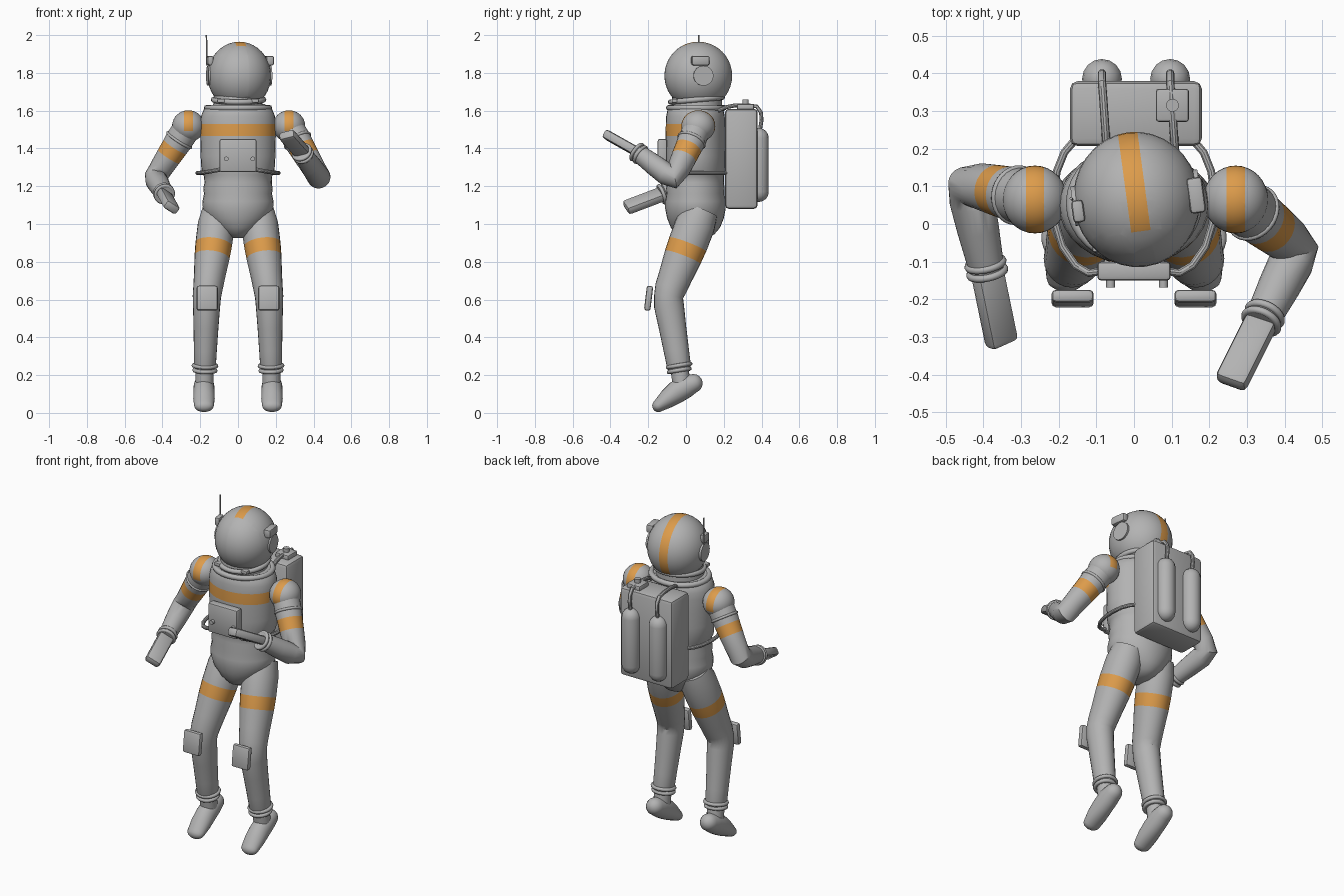
import bpy, bmesh, math
from mathutils import Vector, Matrix

if "Cube" in bpy.data.objects:
    bpy.data.objects.remove(bpy.data.objects["Cube"])

V = Vector


def material(name, col):
    m = bpy.data.materials.new(name)
    m.diffuse_color = (*col, 1)
    m.use_nodes = True
    m.node_tree.nodes["Principled BSDF"].inputs["Base Color"].default_value = m.diffuse_color
    return m


GREY = material("suit_grey", (0.45, 0.45, 0.45))
ORANGE = material("stripe_orange", (0.72, 0.33, 0.07))


def finish(name, bm, rule=None, angle=0.6):
    """Turn bmesh into an object; faces whose centre meets the rule are orange."""
    bmesh.ops.recalc_face_normals(bm, faces=bm.faces)
    if rule:
        for f in bm.faces:
            f.material_index = int(rule(f.calc_center_median()))
    me = bpy.data.meshes.new(name)
    bm.to_mesh(me)
    bm.free()
    me.materials.append(GREY)
    if rule:
        me.materials.append(ORANGE)
    me.shade_smooth()
    me.set_sharp_from_angle(angle=angle)
    ob = bpy.data.objects.new(name, me)
    bpy.context.collection.objects.link(ob)
    return ob


def loft(name, sections, ref=(1, 0, 0), segs=24, rule=None, round_ends=False):
    """Sweep elliptical sections (point, radius_u, radius_v) along a path."""
    sec = [(V(p), a, b) for p, a, b in sections]
    if round_ends:
        ends = []
        for (p, a, b), q in ((sec[0], sec[1][0]), (sec[-1], sec[-2][0])):
            d = (p - q).normalized() * min(a, b)
            ends.append([(p + d * math.sin(t), a * math.cos(t), b * math.cos(t))
                         for t in (0.4, 0.8, 1.15, 1.45)])
        sec = ends[0][::-1] + sec + ends[1]
    bm = bmesh.new()
    rings = []
    for i, (p, a, b) in enumerate(sec):
        before = p - sec[i - 1][0] if i else V()
        after = sec[i + 1][0] - p if i < len(sec) - 1 else V()
        t = (before.normalized() + after.normalized()).normalized()
        u = V(ref)
        u = (u - t * u.dot(t)).normalized()
        v = t.cross(u)
        rings.append([bm.verts.new(p + u * a * math.cos(k * math.tau / segs)
                                   + v * b * math.sin(k * math.tau / segs)) for k in range(segs)])
    for r, s in zip(rings, rings[1:]):
        for k in range(segs):
            n = (k + 1) % segs
            bm.faces.new((r[k], r[n], s[n], s[k]))
    bm.faces.new(rings[0])
    bm.faces.new(rings[-1])
    return finish(name, bm, rule)


def box(name, loc, size, bevel=0.01, rot=Matrix.Identity(4)):
    bm = bmesh.new()
    bmesh.ops.create_cube(bm, size=1)
    bmesh.ops.scale(bm, vec=size, verts=bm.verts)
    bmesh.ops.bevel(bm, geom=bm.edges[:], offset=bevel, segments=2, affect='EDGES', profile=0.5)
    bmesh.ops.transform(bm, matrix=Matrix.Translation(loc) @ rot, verts=bm.verts)
    return finish(name, bm)


def ring(name, loc, rx, ry, minor, axis=(0, 0, 1)):
    """Elliptical torus around an axis."""
    bm = bmesh.new()
    rot = V((0, 0, 1)).rotation_difference(V(axis)).to_matrix().to_4x4()
    grid = []
    for i in range(32):
        a = i * math.tau / 32
        grid.append([bm.verts.new(((rx + minor * math.cos(b)) * math.cos(a),
                                   (ry + minor * math.cos(b)) * math.sin(a), minor * math.sin(b)))
                     for b in [k * math.tau / 8 for k in range(8)]])
    for i in range(32):
        for k in range(8):
            r, s, n = grid[i], grid[(i + 1) % 32], (k + 1) % 8
            bm.faces.new((r[k], s[k], s[n], r[n]))
    bmesh.ops.transform(bm, matrix=Matrix.Translation(loc) @ rot, verts=bm.verts)
    return finish(name, bm, angle=1.2)


def ball(name, loc, radii, cuts, rule, yaw=0.0):
    """Ellipsoid cut at planes of constant local x or y for crisp painted bands."""
    bm = bmesh.new()
    bmesh.ops.create_uvsphere(bm, u_segments=32, v_segments=20, radius=1)
    bmesh.ops.scale(bm, vec=radii, verts=bm.verts)
    for co, no in cuts:
        bmesh.ops.bisect_plane(bm, geom=bm.verts[:] + bm.edges[:] + bm.faces[:],
                               plane_co=co, plane_no=no, dist=1e-5)
    ob = finish(name, bm, rule)
    ob.data.transform(Matrix.Translation(loc) @ Matrix.Rotation(yaw, 4, 'Z'))
    return ob


def cylinder(name, a, b, r, segs=20):
    return loft(name, [(a, r, r), (b, r, r)], ref=(0.3, 0.2, 0.9), segs=segs)


# Torso and pelvis with a chest stripe on the front
profile = [(0.925, .04, .06), (.945, .075, .10), (.98, .12, .13), (1.03, .165, .15), (1.08, .186, .16),
           (1.12, .188, .16), (1.16, .18, .153), (1.19, .184, .155), (1.22, .177, .15), (1.26, .182, .152),
           (1.275, .193, .155), (1.36, .198, .157), (1.465, .2, .158), (1.53, .2, .157),
           (1.57, .196, .155), (1.605, .182, .148), (1.625, .16, .135)]
loft("torso", [((0, .05, z), a, b) for z, a, b in profile], segs=32,
     rule=lambda c: 1.465 < c.z < 1.53 and c.y < 0.02)
loft("neck", [((0, .055, 1.6), .135, .135), ((0, .06, 1.69), .125, .13)])
ring("collar_lower", (0, .055, 1.615), .165, .145, .016)
ring("collar_upper", (.003, .055, 1.658), .133, .138, .014, (0, -.09, 1))
for x in (-.09, .09):
    box("collar_latch", (x, -.06, 1.652), (.04, .03, .02), .005)

# Helmet with crown stripe running down the back
YAW = math.radians(7.7)
HEAD = V((.007, .065, 1.785))
turn = Matrix.Rotation(YAW, 4, 'Z')
ball("helmet", HEAD, (.168, .18, .18),
     [((.026, 0, 0), (1, 0, 0)), ((-.026, 0, 0), (1, 0, 0)), ((0, -.085, 0), (0, 1, 0))],
     lambda c: abs(c.x) < .026 and c.y > -.085 and c.z > (0 if c.y < 0 else -.13), YAW)
for s, w, d in ((-1, .032, .06), (1, .042, .095)):
    cylinder("ear_disc", HEAD + turn @ V((s * .14, .005, 0)), HEAD + turn @ V((s * .17, .005, 0)), .053, 28)
    box("helmet_lamp", HEAD + turn @ V((s * .158, -.01, .08)), (w, d, .05), .01, turn)
cylinder("antenna", (-.165, .066, 1.84), (-.167, .068, 2.0), .004, 8)

# Chest control box with knobs
box("chest_box", (0, -.125, 1.362), (.195, .05, .175), .01)
for x in (-.062, .078):
    cylinder("chest_knob", (x, -.14, 1.345), (x, -.168, 1.345), .012)

# Life-support backpack, tanks and hoses
box("backpack", (.005, .293, 1.345), (.35, .172, .53), .02)
box("valve_base", (.102, .315, 1.618), (.088, .088, .035), .008)
cylinder("valve_knob", (.102, .315, 1.62), (.102, .315, 1.658), .017)
for x in (-.085, .096):
    loft("air_tank", [((x, .385, 1.17), .053, .053), ((x, .385, 1.455), .053, .053)], segs=16, round_ends=True)
    loft("tank_hose", [((x + k * .012, y, z), .011, .011) for k, y, z in
                       ((0, .39, 1.49), (0, .4, 1.55), (0, .397, 1.59), (0, .375, 1.622), (.3, .33, 1.628),
                        (.7, .26, 1.628), (1, .21, 1.618), (1.3, .17, 1.6))], segs=10)
for s in (-1, 1):
    loft("waist_hose", [((s * x, y, z), .011, .011) for x, y, z in
                        ((.085, -.125, 1.29), (.12, -.13, 1.283), (.155, -.11, 1.277), (.19, -.06, 1.272),
                         (.208, 0, 1.27), (.214, .07, 1.27), (.205, .14, 1.27), (.185, .19, 1.27),
                         (.155, .225, 1.27))], ref=(0, 0, 1), segs=10)


def arm(side, shoulder, elbow, wrist, tip, palm):
    s, e, w, t = map(V, (shoulder, elbow, wrist, tip))
    up, fore = e - s, w - e
    axis = up.normalized()
    lo, hi = .4 * up.length, .59 * up.length
    ball(side + "_shoulder", s, (.086, .09, .084),
         [((k, 0, 0), (1, 0, 0)) for k in (-.024, .024)],
         lambda c: abs(c.x) < .024 and c.z > -.02)
    # Banded sleeve bent at the elbow
    path = [(s.lerp(e, k), r, r) for k, r in ((0, .074), (.3, .074), (.4, .071), (.59, .067), (.8, .062))]
    path += [(e.lerp(s, .06).lerp(e.lerp(w, .06), .5), .062, .062)]
    path += [(e.lerp(w, k), r, r) for k, r in ((.2, .06), (.5, .056), (.8, .05), (1, .046))]
    loft(side + "_sleeve", path, rule=lambda c: lo < (c - s).dot(axis) < hi and (c - s).cross(axis).length < .09)
    ring(side + "_sleeve_ring", s.lerp(e, .27), .072, .072, .008, up)
    # Wrist cuffs and flat mitten
    for k in (.88, .97):
        ring(side + "_wrist_cuff", e.lerp(w, k), .047, .047, .01, fore)
    y = (t - w).normalized()
    x = y.cross(V(palm)).normalized()
    rot = Matrix((x, y, x.cross(y))).transposed().to_4x4()
    box(side + "_mitten", w.lerp(t, .47), (.088, (t - w).length * 1.06, .05), .016, rot)


arm("right", (-.263, .065, 1.518), (-.44, .108, 1.245), (-.388, -.135, 1.155), (-.35, -.32, 1.085), (.55, 0, .85))
arm("left", (.27, .065, 1.518), (.436, -.065, 1.235), (.335, -.265, 1.385), (.255, -.425, 1.475), (-.15, .3, 1))

# Legs: banded thigh, bent knee, pad, ankle cuffs and toe-down boot
for side, s in (("right", -1), ("left", 1)):
    h, k, a = V((s * .108, .07, 1.05)), V((s * .165, -.098, .615)), V((s * .176, -.032, .215))
    d = (k - h).normalized()
    lo, hi = .365 * (k - h).length, .52 * (k - h).length
    path = [(h.lerp(k, t), r, r * 1.08) for t, r in
            ((-.05, .085), (.12, .098), (.365, .097), (.52, .093), (.75, .083), (.9, .078))]
    path += [(k.lerp(V((k.x, 0, .6)), .06), .075, .077)]
    path += [(k.lerp(a, t), r, r * 1.1) for t, r in ((.12, .072), (.4, .066), (.7, .061), (.9, .058), (1.0, .05))]
    loft(side + "_leg", path, rule=lambda c: lo < (c - h).dot(d) < hi)
    box(side + "_knee_pad", (s * .163, -.198, .607), (.112, .034, .132), .012, Matrix.Rotation(-.12, 4, 'X'))
    for z, r in ((.25, .06), (.225, .056)):
        ring(side + "_ankle_cuff", (s * .175, -.036, z), r, r, .011, k - a)
    cylinder(side + "_ankle", (s * .176, -.035, .24), (s * .178, -.022, .14), .048)
    loft(side + "_boot", [((s * .18, y, z), w, r) for y, z, w, r in
                          ((.038, .156, .05, .05), (.0, .14, .055, .06), (-.05, .11, .056, .06),
                           (-.1, .073, .057, .05), (-.145, .038, .052, .034))], round_ends=True)
